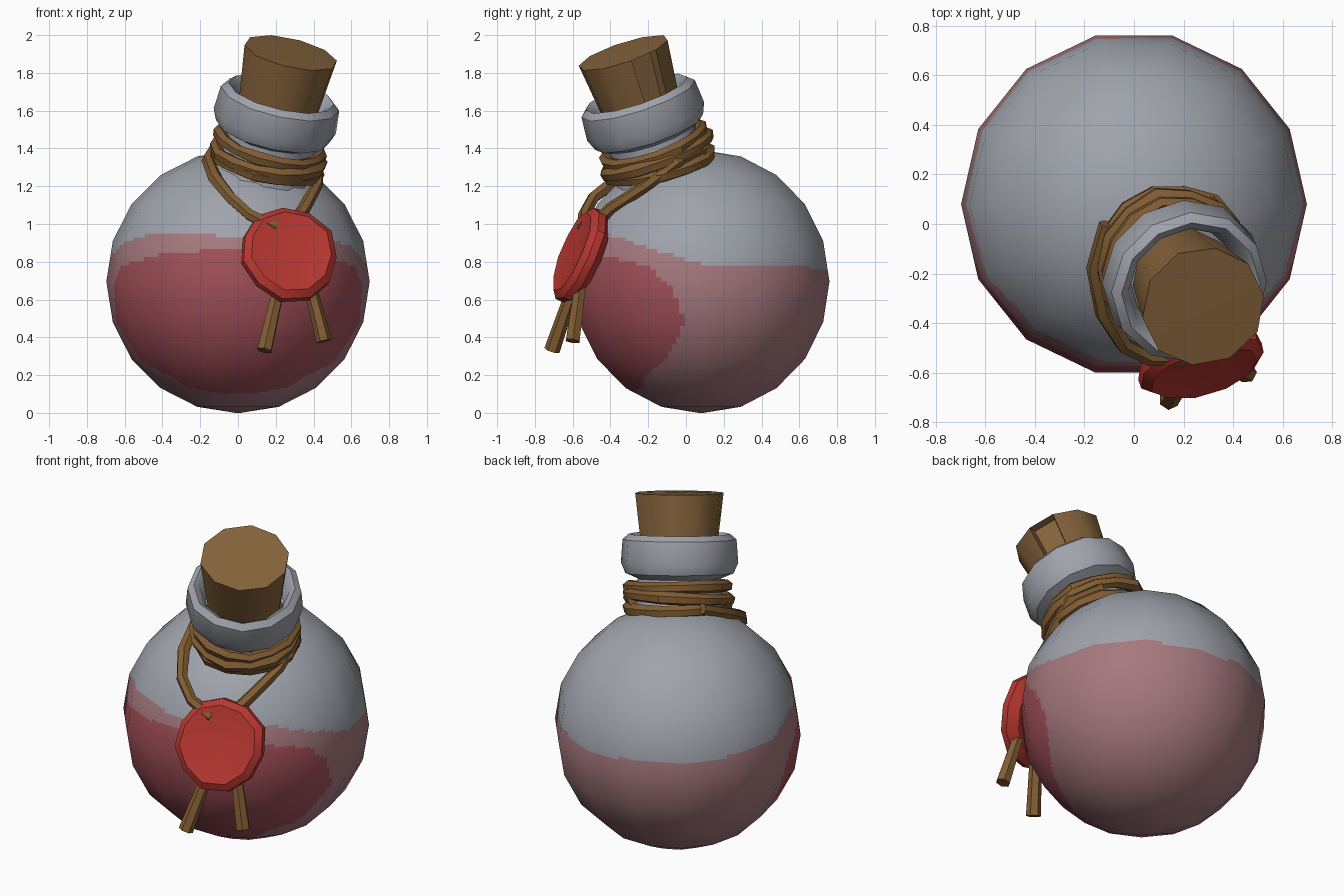
import bpy, bmesh, random
from math import sin, cos, pi, radians
from mathutils import Vector

random.seed(4)
cube = bpy.data.objects.get("Cube")
if cube:
    bpy.data.objects.remove(cube, do_unlink=True)


def material(name, rgb):
    m = bpy.data.materials.new(name)
    m.use_nodes = True
    m.diffuse_color = (*rgb, 1)
    m.node_tree.nodes["Principled BSDF"].inputs["Base Color"].default_value = (*rgb, 1)
    return m


GLASS = material("grey glass", (.35, .366, .41))
MAUVE = material("pale liquid", (.38, .19, .207))
LIQUID = material("red liquid", (.36, .08, .1))
CORK = material("cork brown", (.24, .127, .045))
ROPE = material("rope brown", (.223, .11, .033))
WAX = material("wax red", (.48, .038, .03))


def add_object(name, bm, *mats):
    mesh = bpy.data.meshes.new(name)
    bm.to_mesh(mesh)
    bm.free()
    for m in mats:
        mesh.materials.append(m)
    obj = bpy.data.objects.new(name, mesh)
    bpy.context.collection.objects.link(obj)
    return obj


def select_only(obj):
    bpy.ops.object.select_all(action='DESELECT')
    obj.select_set(True)
    bpy.context.view_layer.objects.active = obj


def smooth(obj, degrees):
    select_only(obj)
    bpy.ops.object.shade_smooth_by_angle(angle=radians(degrees))


def frame(axis):
    """Two unit vectors square to the axis."""
    side = Vector((1, 0, 0))
    side = (side - axis * side.dot(axis)).normalized()
    return side, axis.cross(side)


def lathe(profile, sides, origin, axis, jitter=0, turn=0):
    """Revolve (radius, height) points round a tilted axis."""
    u, v = frame(axis)
    wobble = [1 + random.uniform(-jitter, jitter) for _ in range(sides)]
    bm = bmesh.new()
    rings = []
    for r, t in profile:
        ring = []
        for i in range(sides):
            a = 2 * pi * i / sides + turn
            ring.append(bm.verts.new(origin + axis * t + (u * cos(a) + v * sin(a)) * r * wobble[i]))
        rings.append(ring)
    for low, high in zip(rings, rings[1:]):
        for i in range(sides):
            j = (i + 1) % sides
            bm.faces.new((low[i], low[j], high[j], high[i]))
    bmesh.ops.remove_doubles(bm, verts=bm.verts, dist=.0005)
    bmesh.ops.recalc_face_normals(bm, faces=bm.faces)
    return bm


def tube(name, points, radius, cyclic=False, radii=None):
    """Low-sided rope strand along a path."""
    curve = bpy.data.curves.new(name, 'CURVE')
    curve.dimensions = '3D'
    curve.bevel_depth = radius
    curve.bevel_resolution = 1
    curve.use_fill_caps = True
    spline = curve.splines.new('POLY')
    spline.points.add(len(points) - 1)
    for i, p in enumerate(points):
        spline.points[i].co = (*p, 1)
        spline.points[i].radius = radii[i] if radii else random.uniform(.88, 1.12)
    spline.use_cyclic_u = cyclic
    curve.materials.append(ROPE)
    obj = bpy.data.objects.new(name, curve)
    bpy.context.collection.objects.link(obj)
    select_only(obj)
    bpy.ops.object.convert(target='MESH')
    smooth(bpy.context.object, 35)


# Flask body: faceted ball, finely cut so the liquid edge can follow a rule
CENTRE = Vector((0, .08, .695))
bm = bmesh.new()
bmesh.ops.create_uvsphere(bm, u_segments=14, v_segments=10, radius=.697)
bmesh.ops.subdivide_edges(bm, edges=bm.edges[:], cuts=9, use_grid_fill=True)
for vert in bm.verts:
    a = pi / 14
    x, y, z = vert.co
    vert.co = (x * cos(a) - y * sin(a), x * sin(a) + y * cos(a), z)

EDGE = [(.08, -.3), (.2, -.2), (.3, -.07), (.5, -.03), (.65, -.04), (.78, -.22), (.86, -.58)]


def red_limit(z):
    for (z0, y0), (z1, y1) in zip(EDGE, EDGE[1:]):
        if z0 <= z < z1:
            return y0 + (y1 - y0) * (z - z0) / (z1 - z0)
    return -9


for face in bm.faces:
    x, y, z = face.calc_center_median() + CENTRE
    blend = min(1, max(0, (.15 - y) / .5))
    level = .77 + .16 * blend + .04 * max(0, -x) + .01 * sin(9 * x + 5 * y)
    if y < red_limit(z) + .02 * sin(17 * z):
        face.material_index = 2
    elif z < level:
        face.material_index = 1
body = add_object("flask_body", bm, GLASS, MAUVE, LIQUID)
body.location = CENTRE
body.data.shade_smooth()
body.data.normals_split_custom_set_from_vertices([v.co.normalized() for v in body.data.vertices])

# Tilted neck with rolled lip
BASE = Vector((.12, -.10, 1.2))
AXIS = Vector((.23, -.33, 1)).normalized()
neck = [(.34, -.1), (.265, .04), (.24, .15), (.235, .28), (.305, .31), (.33, .37),
        (.32, .5), (.285, .53), (.25, .5), (.22, .4)]
smooth(add_object("neck_and_lip", lathe(neck, 12, BASE, AXIS, .02), GLASS), 40)

# Cork stopper with a carved notch
bm = lathe([(0, .36), (.205, .36), (.252, .76), (0, .765)], 10, BASE, AXIS, .02, .12)
bm.normal_update()
notch = max(bm.faces, key=lambda f: f.normal.dot(Vector((1, .25, 0))))
bmesh.ops.inset_individual(bm, faces=[notch], thickness=.015, depth=-.05)
smooth(add_object("cork_stopper", bm, CORK), 40)

# Rope wound round the neck
U, V = frame(AXIS)
for n, (t, r, lean) in enumerate([(.125, .275, -.02), (.18, .285, .015), (.235, .27, -.01)]):
    ring = []
    for i in range(14):
        a = 2 * pi * i / 14
        rr = r + random.uniform(-.01, .01)
        ring.append(BASE + AXIS * (t + lean * sin(a + n)) + (U * cos(a) + V * sin(a)) * rr)
    tube(f"neck_rope_{n + 1}", ring, .036, True)

# Strands hanging down to the seal
tube("hanging_strand_right", [(-.11, 0, 1.42), (-.16, -.18, 1.34), (-.12, -.36, 1.24),
                              (-.04, -.49, 1.14), (.06, -.54, 1.05), (.2, -.54, .98)], .036)
tube("hanging_strand_left", [(.3, .09, 1.4), (.42, -.05, 1.33), (.42, -.2, 1.21),
                             (.35, -.4, 1.08), (.28, -.5, .98)], .034)

# Wax seal, dished in the middle
SEAL = Vector((.265, -.555, .84))
FACING = Vector((.28, -1, .42)).normalized()
seal = [(0, -.06), (.21, -.06), (.265, -.015), (.262, .025), (.225, .055), (0, .025)]
smooth(add_object("wax_seal", lathe(seal, 11, SEAL, FACING, .05), WAX), 35)

# Cord ends below the seal
for name, top, end in (("cord_end_right", (.22, -.59, .68), (.14, -.71, .33)),
                       ("cord_end_left", (.38, -.56, .68), (.455, -.6, .38))):
    tube(name, [top, end], .042, radii=[.8, 1])
